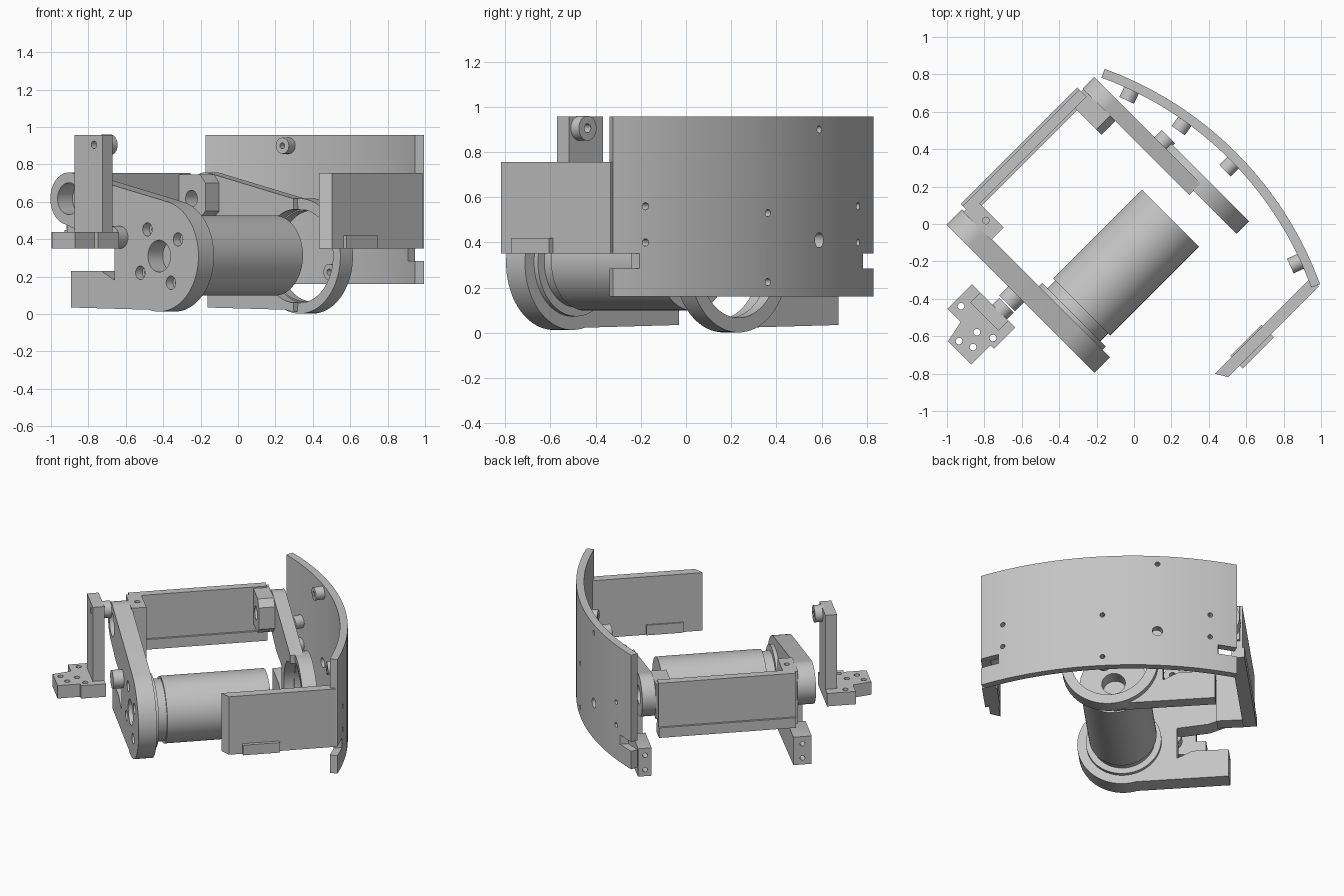
import bpy, bmesh, math
from mathutils import Matrix, Vector

if "Cube" in bpy.data.objects:
    bpy.data.objects.remove(bpy.data.objects["Cube"])

# The assembly is modelled square to its motor axis (local Y), then turned 45 degrees
TURN = math.radians(-45)
grey = bpy.data.materials.new("machined_grey")
grey.diffuse_color = (0.55, 0.55, 0.55, 1)
grey.use_nodes = True
grey.node_tree.nodes["Principled BSDF"].inputs["Base Color"].default_value = grey.diffuse_color


def prism(name, pts, axis, lo, hi, matrix=None):
    """Extrude a closed 2D profile along a local axis."""
    place = {'X': lambda a, b, h: (h, a, b),
             'Y': lambda a, b, h: (a, h, b),
             'Z': lambda a, b, h: (a, b, h)}[axis]
    bm = bmesh.new()
    low = [bm.verts.new(place(a, b, lo)) for a, b in pts]
    high = [bm.verts.new(place(a, b, hi)) for a, b in pts]
    bm.faces.new(low)
    bm.faces.new(high)
    n = len(pts)
    for i in range(n):
        j = (i + 1) % n
        bm.faces.new((low[i], low[j], high[j], high[i]))
    bmesh.ops.recalc_face_normals(bm, faces=bm.faces)
    if matrix:
        bm.transform(matrix)
    me = bpy.data.meshes.new(name)
    bm.to_mesh(me)
    bm.free()
    me.materials.append(grey)
    ob = bpy.data.objects.new(name, me)
    ob.rotation_euler.z = TURN
    bpy.context.collection.objects.link(ob)
    return ob


def arc(cx, cy, r, a0, a1, n):
    return [(cx + r * math.cos(math.radians(a0 + (a1 - a0) * i / n)),
             cy + r * math.sin(math.radians(a0 + (a1 - a0) * i / n))) for i in range(n + 1)]


def cyl(name, a, b, r, axis, lo, hi, n=48, matrix=None):
    return prism(name, arc(a, b, r, 0, 360, n)[:-1], axis, lo, hi, matrix)


def box(name, x0, x1, y0, y1, z0, z1):
    return prism(name, [(x0, y0), (x1, y0), (x1, y1), (x0, y1)], 'Z', z0, z1)


def boolean(ob, tool, op='DIFFERENCE'):
    """Apply a boolean and remove the tool."""
    bpy.context.view_layer.update()
    bpy.context.view_layer.objects.active = ob
    m = ob.modifiers.new("bool", 'BOOLEAN')
    m.operation, m.solver, m.object = op, 'EXACT', tool
    bpy.ops.object.modifier_apply(modifier=m.name)
    bpy.data.objects.remove(tool)


def drill(ob, a, b, r, axis, lo, hi, n=24):
    boolean(ob, cyl("drill", a, b, r, axis, lo, hi, n))


# Shared side plate outline: small top lobe, foot with notch, big motor lobe
MX, MZ = 0.116, 0.31
LX, LZ = -0.567, 0.617
outline = (arc(LX, LZ, 0.14, 77.7, 262, 24)
           + [(-0.42, 0.42), (-0.22, 0.40), (-0.22, 0.18), (-0.32, 0.23), (-0.55, 0.23), (-0.55, 0.035)]
           + arc(MX, MZ, 0.297, 255, 437.7, 40))

# Front plate with motor mount holes
front = prism("front_plate", outline, 'Y', -0.712, -0.594)
drill(front, LX, LZ, 0.085, 'Y', -0.8, -0.5, 40)
drill(front, MX, MZ, 0.085, 'Y', -0.8, -0.5, 40)
for k in range(4):
    t = math.radians(32 + 90 * k)
    sx, sz = MX + 0.168 * math.cos(t), MZ + 0.168 * math.sin(t)
    drill(front, sx, sz, 0.036, 'Y', -0.8, -0.66)
    drill(front, sx, sz, 0.02, 'Y', -0.8, -0.5)
cyl("front_stub", -0.18, 0.41, 0.06, 'Y', -0.78, -0.70)

# Back plate, relieved around the bearing ring
back = prism("back_plate", outline, 'Y', 0.318, 0.405)
boolean(back, box("relief", 0.10, 0.6, 0.25, 0.352, -0.1, 1))
drill(back, MX, MZ, 0.25, 'Y', 0.2, 0.6, 64)
drill(back, LX, LZ, 0.06, 'Y', 0.2, 0.6, 32)
ring = cyl("bearing_ring", MX, MZ, 0.308, 'Y', 0.35, 0.445, 72)
drill(ring, MX, MZ, 0.243, 'Y', 0.2, 0.6, 64)
drill(ring, MX, MZ, 0.27, 'Y', 0.2, 0.385, 64)
cyl("back_stub", -0.20, 0.41, 0.05, 'Y', 0.40, 0.46)

# Screw holes in the ends of both feet
for plate, yc in ((front, -0.653), (back, 0.36)):
    for z in (0.08, 0.18):
        drill(plate, yc, z, 0.016, 'X', -0.6, -0.48, 16)

# Motor: mounting flange, neck and body with a recessed rear end
cyl("motor_flange", MX, MZ + 0.003, 0.24, 'Y', -0.60, -0.57, 64)
cyl("motor_neck", MX, MZ + 0.003, 0.20, 'Y', -0.575, -0.50, 64)
motor = cyl("motor_body", MX, MZ + 0.003, 0.215, 'Y', -0.512, 0.16, 64)
drill(motor, MX, MZ, 0.075, 'Y', 0.06, 0.3, 32)

# Cross wall joining the two plates, with base lip and end blocks
box("cross_wall", -0.715, -0.66, -0.58, 0.302, 0.38, 0.755)
box("cross_wall_lip", -0.73, -0.645, -0.58, 0.302, 0.38, 0.45)
block = box("front_end_block", -0.69, -0.48, -0.60, -0.505, 0.39, 0.755)
drill(block, -0.573, -0.547, 0.018, 'Z', 0.65, 0.9, 16)
lug = prism("rear_end_lug", [(-0.70, 0.745), (-0.70, 0.50), (-0.52, 0.50), (-0.46, 0.55), (-0.46, 0.70), (-0.50, 0.745)],
            'Y', 0.215, 0.318)
drill(lug, LX, LZ, 0.045, 'Y', 0.1, 0.4)

# Curved panel with end slots, drilled radially
PX, PY, PR, PT = 0.117, -1.27, 1.926, 0.05
panel = prism("curved_panel", arc(PX, PY, PR, 65, 115, 48) + arc(PX, PY, PR - PT, 115, 65, 48), 'Z', 0.16, 0.957)
boolean(panel, box("slot", 0.815, 1.1, 0.2, 0.7, 0.285, 0.35))
boolean(panel, box("slot", -0.9, -0.58, 0.2, 0.7, 0.285, 0.35))


def radial(theta):
    return Matrix.Translation(Vector((PX, PY, 0))) @ Matrix.Rotation(math.radians(-theta), 4, 'Z')


# Hollow standoffs inside the panel
for theta, z in ((-19.7, 0.56), (-19.7, 0.40), (-9.6, 0.90), (0.8, 0.53), (0.8, 0.225), (20.4, 0.56), (20.4, 0.40)):
    m = radial(theta)
    post = cyl("panel_standoff", 0, z, 0.043, 'Y', PR - PT - 0.06, PR - PT + 0.01, 32, m)
    for target in (post, panel):
        boolean(target, cyl("drill", 0, z, 0.016, 'Y', PR - 0.3, PR + 0.1, 16, m))
boolean(panel, cyl("drill", 0, 0.41, 0.033, 'Y', PR - 0.3, PR + 0.1, 32, radial(-9.6)))

# Side wall at the panel's end, with a bevelled free edge and a low tab
prism("side_wall", [(0.872, -0.26), (0.934, -0.223), (0.934, 0.462), (0.872, 0.47)], 'Z', 0.35, 0.755)
box("side_wall_tab", 0.862, 0.958, -0.136, 0.102, 0.35, 0.42)

# Separate bracket: drilled stepped base, upright and pivot boss
base = prism("bracket_base", [(-0.385, -0.84), (-0.385, -1.025), (-0.285, -1.025), (-0.26, -1.146), (-0.085, -1.146),
                              (-0.085, -1.0), (-0.058, -1.0), (-0.058, -0.84)], 'Z', 0.35, 0.44)
for x, y in ((-0.343, -0.965), (-0.185, -1.003), (-0.219, -1.104), (-0.143, -1.074), (-0.102, -0.964)):
    drill(base, x, y, 0.018, 'Z', 0.2, 0.6, 16)
upright = box("bracket_upright", -0.322, -0.109, -0.915, -0.84, 0.43, 0.957)
boss = cyl("bracket_boss", -0.175, 0.905, 0.055, 'Y', -0.85, -0.79, 32)
for part in (upright, boss):
    drill(part, -0.175, 0.905, 0.02, 'Y', -1.0, -0.7, 16)

# Smooth the round surfaces, keep machined edges sharp
bpy.ops.object.select_all(action='SELECT')
bpy.context.view_layer.objects.active = motor
bpy.ops.object.shade_smooth_by_angle(angle=math.radians(30))
